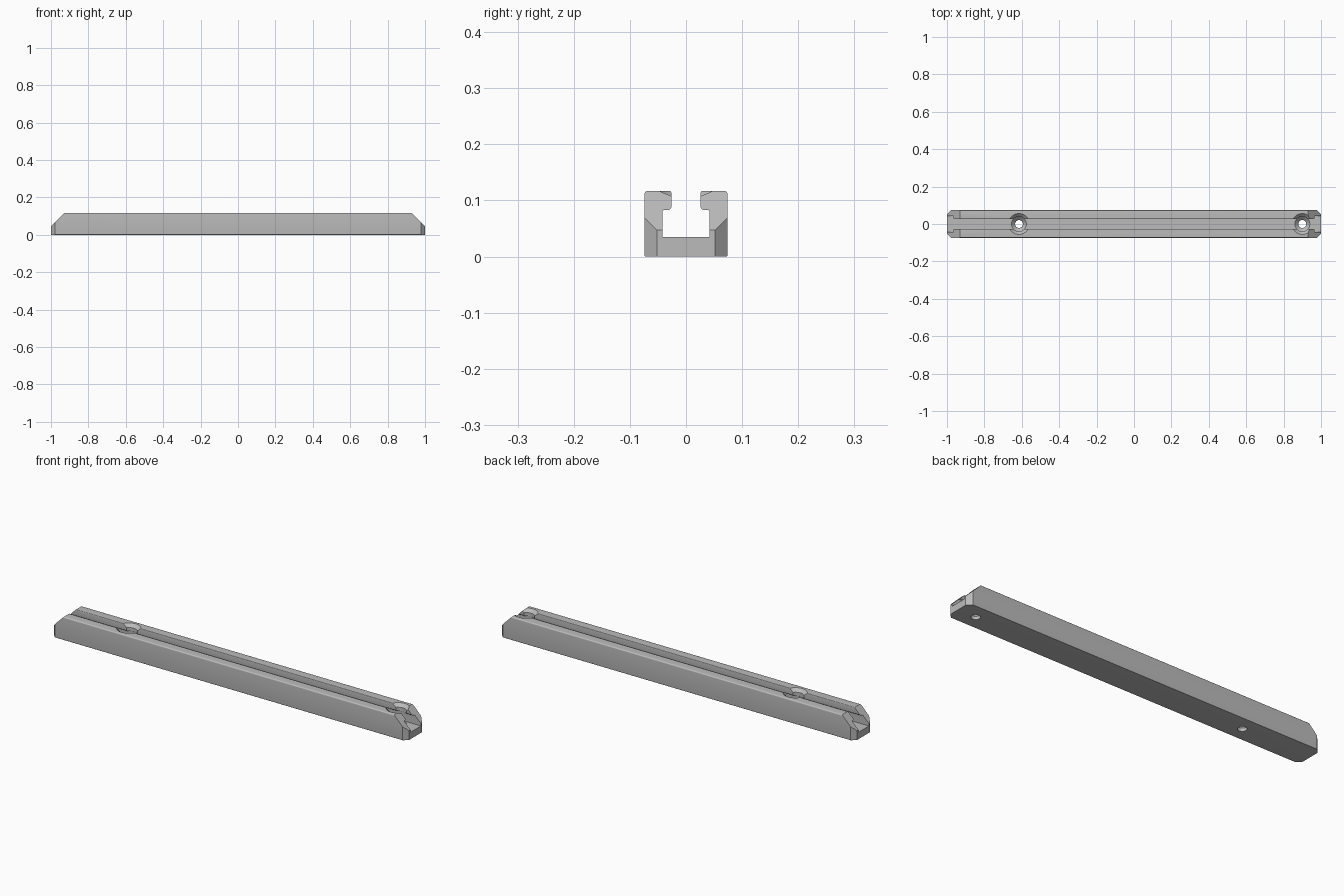
import bpy, bmesh, math
from mathutils import Vector

cube = bpy.data.objects.get("Cube")
if cube:
    bpy.data.objects.remove(cube, do_unlink=True)

grey = bpy.data.materials.new("plain grey")
grey.use_nodes = True
colour = (0.5, 0.5, 0.5, 1)
grey.diffuse_color = colour
grey.node_tree.nodes["Principled BSDF"].inputs["Base Color"].default_value = colour


def make(name, bm):
    bmesh.ops.recalc_face_normals(bm, faces=bm.faces)
    mesh = bpy.data.meshes.new(name)
    bm.to_mesh(mesh)
    bm.free()
    mesh.materials.append(grey)
    obj = bpy.data.objects.new(name, mesh)
    bpy.context.collection.objects.link(obj)
    return obj


def rounded(corners, steps=5):
    """Round each (y, z, radius) corner of a closed right-angled outline."""
    out = []
    for i, (y, z, r) in enumerate(corners):
        p = Vector((y, z))
        if r == 0:
            out.append(p)
            continue
        a = (Vector(corners[i - 1][:2]) - p).normalized() * r
        b = (Vector(corners[(i + 1) % len(corners)][:2]) - p).normalized() * r
        for k in range(steps + 1):
            t = math.pi / 2 * k / steps
            out.append(p + a * (1 - math.sin(t)) + b * (1 - math.cos(t)))
    return out


def cut(target, cutter, operation):
    mod = target.modifiers.new(operation, 'BOOLEAN')
    mod.operation = operation
    mod.solver = 'EXACT'
    mod.object = cutter
    bpy.context.view_layer.objects.active = target
    bpy.ops.object.modifier_apply(modifier=mod.name)
    bpy.data.objects.remove(cutter, do_unlink=True)


# Slotted rail: half outline mirrored, then extruded lengthwise
half = [(0.074, 0, 0.002), (0.074, 0.117, 0.006), (0.026, 0.117, 0.004),
        (0.026, 0.083, 0.006), (0.042, 0.083, 0.004), (0.042, 0.035, 0)]
outline = rounded(half + [(-y, z, r) for y, z, r in reversed(half)])
bm = bmesh.new()
face = bm.faces.new([bm.verts.new((-1.1, y, z)) for y, z in outline])
ext = bmesh.ops.extrude_face_region(bm, geom=[face])
bmesh.ops.translate(bm, vec=(2.2, 0, 0),
                    verts=[v for v in ext["geom"] if isinstance(v, bmesh.types.BMVert)])
rail = make("slotted_rail", bm)

# End envelope: sloped tops and chamfered upright corners
bm = bmesh.new()
bmesh.ops.create_cube(bm, size=1)
bmesh.ops.scale(bm, vec=(2, 0.4, 0.4), verts=bm.verts)
planes = [((s, 0, 0.047), (s, 0, 1)) for s in (-1, 1)]
planes += [((s, t * 0.052, 0), (s, t, 0)) for s in (-1, 1) for t in (-1, 1)]
for co, normal in planes:
    res = bmesh.ops.bisect_plane(bm, geom=bm.verts[:] + bm.edges[:] + bm.faces[:],
                                 plane_co=co, plane_no=normal, clear_outer=True)
    edges = [e for e in res["geom_cut"] if isinstance(e, bmesh.types.BMEdge)]
    bmesh.ops.contextual_create(bm, geom=edges)
cut(rail, make("end_envelope", bm), 'INTERSECT')

# Screw holes: through bore, floor countersink, head clearance, flared mouth
steps = [(0.021, -0.05), (0.021, 0.016), (0.040, 0.035),
         (0.040, 0.101), (0.066, 0.127)]
sides = 40
for x in (-0.615, 0.90):
    bm = bmesh.new()
    rings = [[bm.verts.new((x + r * math.cos(math.tau * k / sides),
                            r * math.sin(math.tau * k / sides), z))
              for k in range(sides)] for r, z in steps]
    for low, high in zip(rings, rings[1:]):
        for k in range(sides):
            n = (k + 1) % sides
            bm.faces.new((low[k], low[n], high[n], high[k]))
    bm.faces.new(rings[0])
    bm.faces.new(rings[-1])
    cut(rail, make("screw_hole_cutter", bm), 'DIFFERENCE')

# Smooth rounds, keep crisp edges
bpy.ops.object.select_all(action='DESELECT')
rail.select_set(True)
bpy.context.view_layer.objects.active = rail
bpy.ops.object.shade_smooth_by_angle(angle=math.radians(30))
